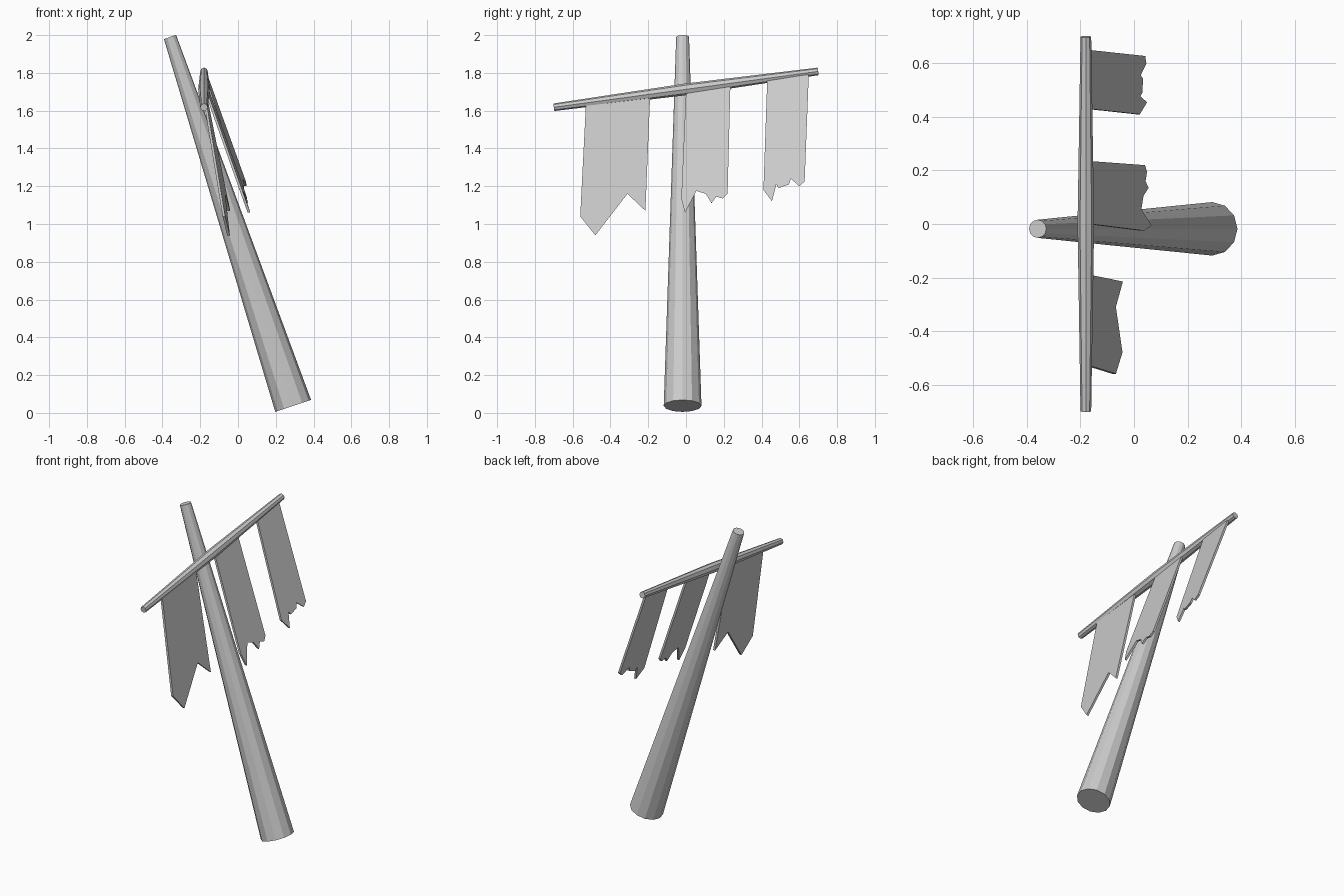
import bpy, bmesh, math
from mathutils import Vector

if "Cube" in bpy.data.objects:
    bpy.data.objects.remove(bpy.data.objects["Cube"])


def finish(name, bm):
    bmesh.ops.recalc_face_normals(bm, faces=bm.faces[:])
    me = bpy.data.meshes.new(name)
    bm.to_mesh(me)
    bm.free()
    ob = bpy.data.objects.new(name, me)
    bpy.context.collection.objects.link(ob)
    return ob


def tapered_rod(name, stations, side, sides):
    """Loft rings (centre, radius) square to the rod; side = first ring axis."""
    axis = (Vector(stations[-1][0]) - Vector(stations[0][0])).normalized()
    u = Vector(side)
    v = axis.cross(u).normalized()
    bm = bmesh.new()
    rings = []
    for c, r in stations:
        rings.append([bm.verts.new(Vector(c) + r * (
            math.cos(2 * math.pi * i / sides) * u +
            math.sin(2 * math.pi * i / sides) * v)) for i in range(sides)])
    for a, b in zip(rings, rings[1:]):
        for i in range(sides):
            j = (i + 1) % sides
            bm.faces.new((a[i], a[j], b[j], b[i]))
    bm.faces.new(rings[0])
    bm.faces.new(rings[-1])
    return finish(name, bm)


def bar_z(y):
    return 1.713 + 0.136 * y


def banner(name, y0, y1, torn_edge, slope, twist=0.0, thick=0.014):
    """Cloth slab hung from the crossbar, drifting forward in x as it drops."""
    outline = [(y0, bar_z(y0) - 0.01)] + torn_edge + [(y1, bar_z(y1) - 0.01)]
    mid = (y0 + y1) / 2
    bm = bmesh.new()
    layers = []
    for off in (0.0, -thick):
        layers.append([bm.verts.new((
            -0.166 + off + (slope + twist * (y - mid)) * (bar_z(y) - z), y, z))
            for y, z in outline])
    front, back = layers
    bm.faces.new(front)
    bm.faces.new(back)
    n = len(outline)
    for i in range(n):
        j = (i + 1) % n
        bm.faces.new((front[i], front[j], back[j], back[i]))
    return finish(name, bm)


# Leaning pole
tapered_rod("pole", [((0.292, -0.018, 0.037), 0.1),
                     ((-0.36, -0.018, 1.99), 0.034)], (0, 1, 0), 12)

# Crossbar, thickest in the middle
tapered_rod("crossbar", [((-0.18, -0.7, 1.618), 0.02),
                         ((-0.18, 0.0, 1.713), 0.031),
                         ((-0.18, 0.7, 1.808), 0.02)], (1, 0, 0), 8)

# Torn banners
banner("banner_wide", -0.53, -0.19,
       [(-0.56, 1.04), (-0.48, 0.94), (-0.31, 1.16), (-0.215, 1.07)],
       0.187, 0.11)
banner("banner_middle", 0.0, 0.235,
       [(-0.025, 1.135), (-0.005, 1.06), (0.055, 1.175), (0.105, 1.16),
        (0.135, 1.11), (0.16, 1.145), (0.195, 1.135), (0.22, 1.16)],
       0.355)
banner("banner_narrow", 0.43, 0.65,
       [(0.41, 1.18), (0.455, 1.12), (0.478, 1.21), (0.49, 1.19),
        (0.545, 1.21), (0.555, 1.24), (0.6, 1.2), (0.628, 1.225)],
       0.345, 0.2)
